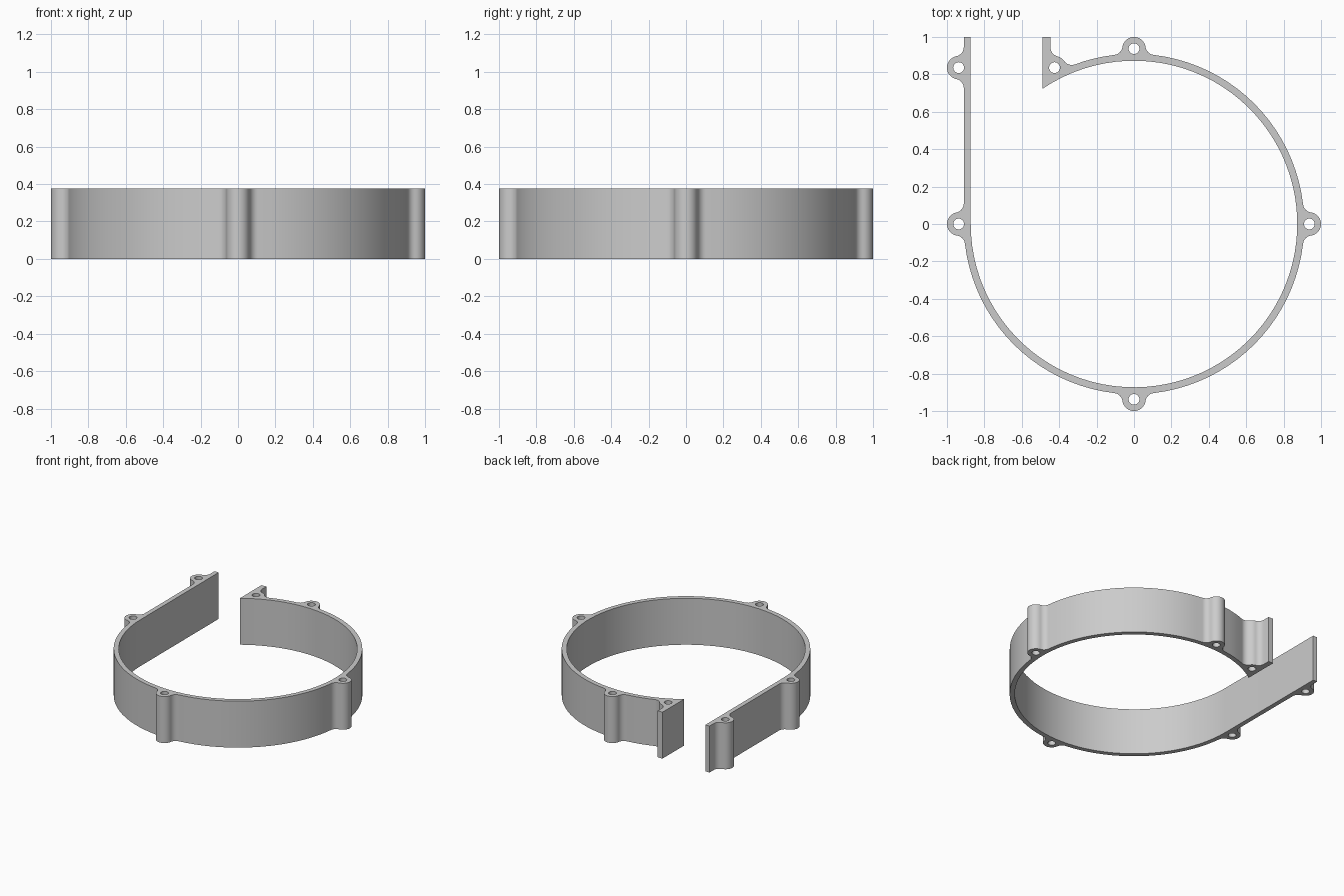
import bpy, bmesh, math
from mathutils import Vector

if "Cube" in bpy.data.objects:
    bpy.data.objects.remove(bpy.data.objects["Cube"])

HEIGHT = 0.375
R_IN, R_OUT = 0.873, 0.91        # ring wall
R_BOLT = 0.9375                  # screw bosses sit on this circle
BOSS, FILLET, HOLE = 0.0625, 0.05, 0.029
WALL_L, TAB_L, TAB_R = -0.91, -0.49, -0.447
O = Vector((0, 0))


def polar(r, deg):
    a = math.radians(deg)
    return Vector((r * math.cos(a), r * math.sin(a)))


def arc(c, r, a0, sweep, step=4):
    n = max(2, math.ceil(abs(sweep) / step))
    return [c + polar(r, a0 + sweep * i / n) for i in range(n + 1)]


def heading(a, b):
    d = b - a
    return math.degrees(math.atan2(d.y, d.x))


def ring_fillet(boss, side):
    """Fillet centre between a boss and the ring, and its touching point."""
    d, q = boss.length, R_OUT + FILLET
    a = math.degrees(math.acos((d * d + q * q - (BOSS + FILLET) ** 2) / (2 * d * q)))
    ang = heading(O, boss) + side * a
    return polar(q, ang), polar(R_OUT, ang)


def wall_fillet(boss, x, out, side):
    """Same for a straight wall at x; out is the outward direction."""
    fx = x + out * FILLET
    dy = math.sqrt((BOSS + FILLET) ** 2 - (fx - boss.x) ** 2)
    y = boss.y + side * dy
    return Vector((fx, y)), Vector((x, y))


def boss_path(b, enter, leave):
    """Fillet in, clockwise round the boss, fillet out."""
    def fill(f, p, q):
        a0, a1 = heading(f, p), heading(f, q)
        return arc(f, FILLET, a0, (a1 - a0 + 180) % 360 - 180, 10)
    a0, a1 = heading(b, enter[0]), heading(b, leave[0])
    return (fill(enter[0], enter[1], b)
            + arc(b, BOSS, a0, -((a0 - a1) % 360), 10)
            + fill(leave[0], b, leave[1]))


# Boss centres, clockwise from the outlet tab
tab = Vector((-0.425, 0.836))
ring_bosses = [polar(R_BOLT, a) for a in (90, 0, -90)]
left = Vector((-R_BOLT, 0))
outlet = Vector((-R_BOLT, 0.836))

# Outer contour
tab_y = math.sqrt(R_IN ** 2 - TAB_L ** 2)
pts = [Vector((TAB_L, 1)), Vector((TAB_R, 1))]
sections = [boss_path(tab, wall_fillet(tab, TAB_R, 1, 1), ring_fillet(tab, -1))]
sections += [boss_path(b, ring_fillet(b, 1), ring_fillet(b, -1)) for b in ring_bosses]
sections.append(boss_path(left, ring_fillet(left, 1), wall_fillet(left, WALL_L, -1, 1)))
for i, s in enumerate(sections):
    if i:
        a0, a1 = heading(O, pts[-1]), heading(O, s[0])
        pts += arc(O, R_OUT, a0, -((a0 - a1) % 360))
    pts += s
pts += boss_path(outlet, wall_fillet(outlet, WALL_L, -1, -1),
                 wall_fillet(outlet, WALL_L, -1, 1))
pts += [Vector((WALL_L, 1)), Vector((-R_IN, 1))]
# Inner contour back to the tab
end = math.degrees(math.atan2(tab_y, TAB_L))
pts += arc(O, R_IN, 180, 180 + end)

# Contour plus screw holes, filled and extruded
loops = [pts] + [arc(b, HOLE, 0, 360, 15)
                 for b in [tab, left, outlet] + ring_bosses]
bm = bmesh.new()
for loop in loops:
    clean = [p for i, p in enumerate(loop) if (p - loop[i - 1]).length > 1e-5]
    vs = [bm.verts.new((p.x, p.y, 0)) for p in clean]
    for i, v in enumerate(vs):
        bm.edges.new((vs[i - 1], v))
bmesh.ops.triangle_fill(bm, use_beauty=True, use_dissolve=False, edges=bm.edges[:],
                        normal=(0, 0, 1))
top = bmesh.ops.extrude_face_region(bm, geom=bm.faces[:], use_keep_orig=True)
bmesh.ops.translate(bm, vec=(0, 0, HEIGHT),
                    verts=[g for g in top["geom"] if isinstance(g, bmesh.types.BMVert)])
bmesh.ops.recalc_face_normals(bm, faces=bm.faces[:])
mesh = bpy.data.meshes.new("volute_housing")
bm.to_mesh(mesh)
bm.free()
housing = bpy.data.objects.new("volute_housing", mesh)
bpy.context.collection.objects.link(housing)
bpy.context.view_layer.objects.active = housing
housing.select_set(True)
bpy.ops.object.shade_smooth_by_angle(angle=math.radians(30))
